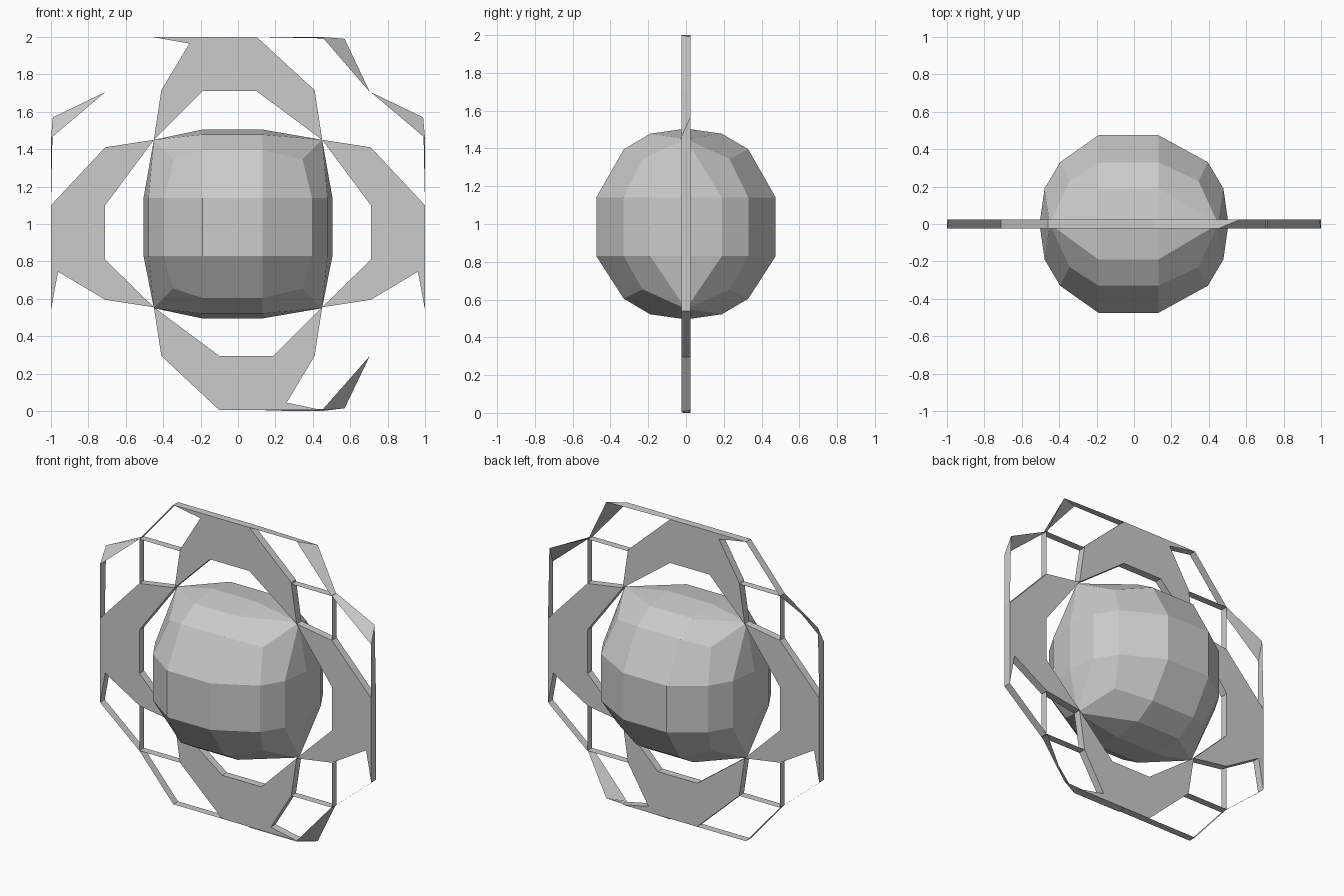
import bpy, bmesh

if "Cube" in bpy.data.objects:
    bpy.data.objects.remove(bpy.data.objects["Cube"])

T = 0.025  # half thickness of the ring


def make_object(name, faces):
    """Build an object from faces given as lists of points, welding shared points."""
    bm = bmesh.new()
    for pts in faces:
        bm.faces.new([bm.verts.new(p) for p in pts])
    bmesh.ops.remove_doubles(bm, verts=bm.verts, dist=0.0005)
    bmesh.ops.dissolve_degenerate(bm, edges=bm.edges, dist=0.0005)
    bmesh.ops.recalc_face_normals(bm, faces=bm.faces)
    mesh = bpy.data.meshes.new(name)
    bm.to_mesh(mesh)
    bm.free()
    ob = bpy.data.objects.new(name, mesh)
    bpy.context.collection.objects.link(ob)
    return ob


def wall(a, b, b_back=None):
    """Strip across the ring thickness from a to b (x, z); far end may be skewed."""
    c = b_back or b
    return [(a[0], -T, a[1]), (b[0], -T, b[1]), (c[0], T, c[1]), (a[0], T, a[1])]


def plate(name, outline):
    faces = [[(x, y, z) for x, z in outline] for y in (-T, T)]
    faces += [wall(p, q) for p, q in zip(outline, outline[1:] + outline[:1])]
    return make_object(name, faces)


# Faceted body: loops of 12 points stacked along y, closed by a small square cap
LO, HI = -0.19, 0.13


def loop(half, y, corner, corner_y):
    pts = []
    for turn in range(4):
        for u, v, d in ((-corner, corner, corner_y), (LO, half, y), (HI, half, y)):
            if turn in (2, 3) and d == y and u in (LO, HI):
                u = -HI if u == LO else -LO
            for _ in range(turn):
                u, v = v, -u
            pts.append((u, d, 1 + v))
    # keep facet columns and rows aligned on opposite sides
    out = []
    for x, d, z in pts:
        if abs(x) < 0.2:
            x = LO if x < 0 else HI
        if abs(z - 1) < 0.2:
            z = 1 + (-0.17 if z < 1 else 0.14)
        out.append((x, d, z))
    return out


body = []
equator = loop(0.505, 0, 0.45, 0)
for s in (-1, 1):
    loops = [equator, loop(0.478, s * 0.19, 0.45, 0), loop(0.395, s * 0.33, 0.345, s * 0.23)]
    for a, b in zip(loops, loops[1:]):
        for i in range(12):
            j = (i + 1) % 12
            body.append([a[i], a[j], b[j], b[i]])
    cap = [(LO, s * 0.475, 1.14), (HI, s * 0.475, 1.14),
           (HI, s * 0.475, 0.83), (LO, s * 0.475, 0.83)]
    body.append(cap)
    outer = loops[-1]
    for k in range(4):
        i = 3 * k
        body.append([outer[i - 1], outer[i], outer[i + 1], cap[k]])
        body.append([outer[i + 1], outer[i + 2], cap[(k + 1) % 4], cap[k]])
# drop collapsed faces at the corners
clean = []
for f in body:
    pts = []
    for p in f:
        if p not in pts:
            pts.append(p)
    if len(pts) > 2:
        clean.append(pts)
make_object("body", clean)

# Four flat ring plates
side = [(0.45, 1.45), (0.71, 1.41), (1, 1.10), (1, 0.54), (0.962, 0.745),
        (0.71, 0.595), (0.45, 0.555), (0.71, 0.81), (0.71, 1.10)]
plate("ring_plate_right", side)
plate("ring_plate_left", [(-x, z) for x, z in side])
plate("ring_plate_top", [(-0.45, 1.45), (-0.41, 1.715), (-0.26, 1.965), (-0.46, 2), (0.10, 2),
                         (0.41, 1.715), (0.45, 1.45), (0.10, 1.71), (-0.19, 1.71)])
plate("ring_plate_bottom", [(-0.45, 0.555), (-0.41, 0.295), (-0.10, 0.005), (0.45, 0.005),
                            (0.26, 0.045), (0.41, 0.295), (0.45, 0.555), (0.19, 0.295),
                            (-0.10, 0.295)])

# Inner frame strips at the four corners
frame = []
for sx in (-1, 1):
    for sz in (-1, 1):
        corner = (sx * 0.71, 1 + sz * 0.705)
        frame.append(wall(corner, (sx * 0.71, 1 + sz * 0.41)))
        frame.append(wall(corner, (sx * 0.41, 1 + sz * 0.705)))
make_object("inner_frame_strips", frame)

# Outer rim strips, some ending skewed
rim = [
    wall((0.10, 2), (0.45, 2), (0.57, 1.99)),
    wall((0.705, 1.705), (0.45, 2), (0.57, 1.99)),
    wall((-0.46, 2), (-0.71, 1.705)),
    wall((-0.10, 0.005), (-0.46, 0.005)),
    wall((-0.46, 0.005), (-0.71, 0.295)),
    wall((0.705, 0.295), (0.45, 0.005), (0.57, 0.015)),
    wall((0.10, 0), (0.45, 0.0), (0.57, 0.015)),
]
for s in (-1, 1):
    rim += [
        wall((s * 0.71, 1.705), (s, 1.46), (s * 0.99, 1.57)),
        wall((s, 1.10), (s, 1.46), (s * 0.99, 1.57)),
        wall((s, 0.54), (s * 0.71, 0.295)),
    ]
make_object("outer_rim_strips", rim)
